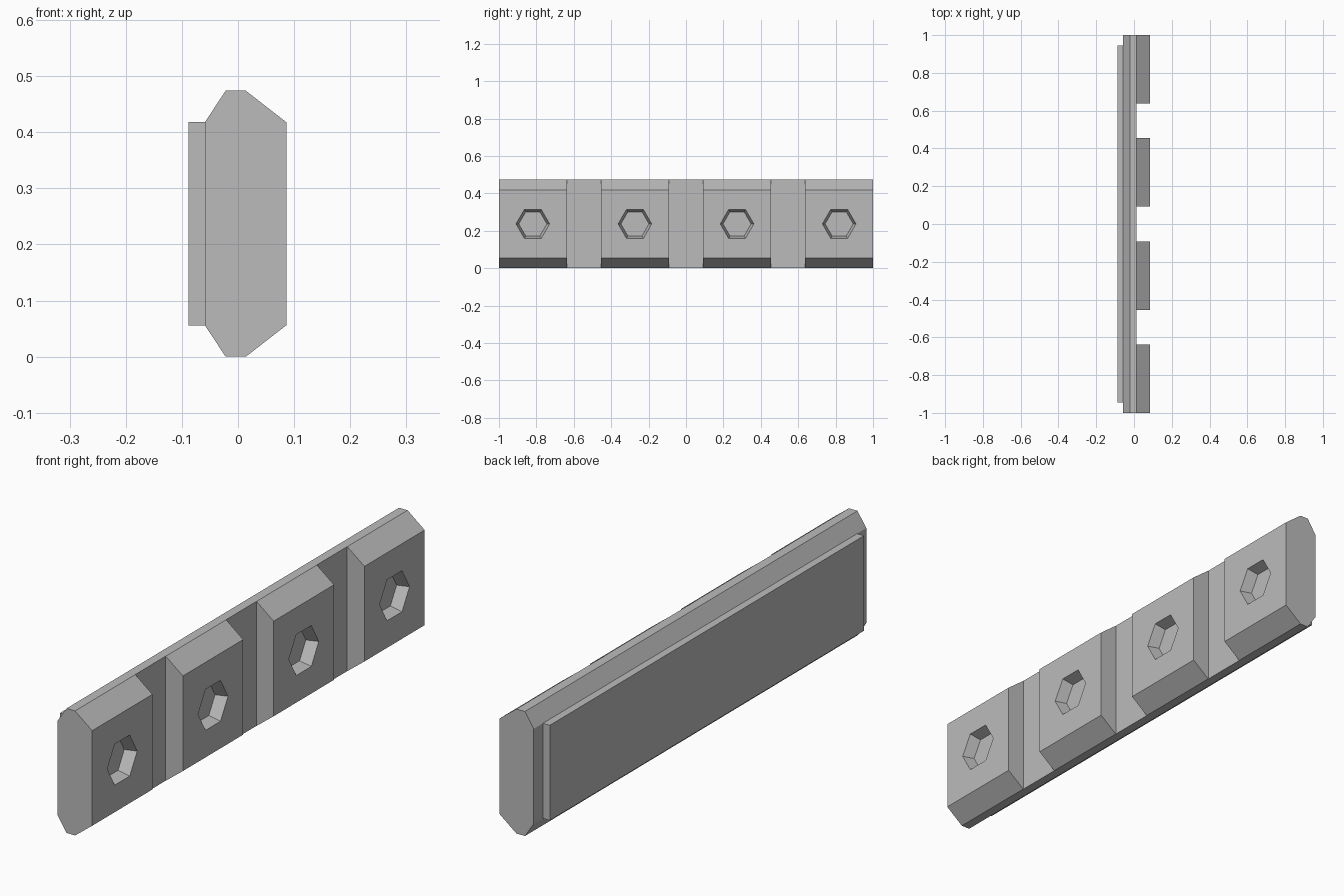
import bpy, bmesh
from math import cos, sin, tau

cube = bpy.data.objects.get("Cube")
if cube:
    bpy.data.objects.remove(cube, do_unlink=True)

grey = bpy.data.materials.new("plain grey")
grey.use_nodes = True
grey.diffuse_color = (0.5, 0.5, 0.5, 1)
grey.node_tree.nodes["Principled BSDF"].inputs["Base Color"].default_value = (0.5, 0.5, 0.5, 1)

HEIGHT = 0.474
MID_Z = HEIGHT / 2
FRONT_X = 0.086
FLOOR_X = 0.0135
BLOCK_CENTRES = [-0.819, -0.273, 0.273, 0.819]


def loft(name, ring_a, ring_b):
    """Closed flat-faced solid between two matching rings of points."""
    bm = bmesh.new()
    a = [bm.verts.new(p) for p in ring_a]
    b = [bm.verts.new(p) for p in ring_b]
    bm.faces.new(a)
    bm.faces.new(b)
    for i in range(len(a)):
        j = (i + 1) % len(a)
        bm.faces.new((a[i], a[j], b[j], b[i]))
    bmesh.ops.recalc_face_normals(bm, faces=bm.faces)
    mesh = bpy.data.meshes.new(name)
    bm.to_mesh(mesh)
    bm.free()
    mesh.materials.append(grey)
    obj = bpy.data.objects.new(name, mesh)
    bpy.context.collection.objects.link(obj)
    return obj


def prism(name, profile, y0, y1):
    """Extrude an (x, z) profile along y."""
    return loft(name, [(x, y0, z) for x, z in profile], [(x, y1, z) for x, z in profile])


def rect(x0, x1, z0, z1):
    return [(x0, z0), (x1, z0), (x1, z1), (x0, z1)]


def hexagon(x, y, radius):
    return [(x, y + radius * cos(i * tau / 6), MID_Z + radius * sin(i * tau / 6))
            for i in range(6)]


# Bevelled bar: lower half of the profile, mirrored upward
lower = [(-0.059, 0.056), (-0.022, 0), (0.014, 0), (FRONT_X, 0.056)]
bar = prism("bar", lower + [(x, HEIGHT - z) for x, z in reversed(lower)], -1, 1)

# Cross grooves between the blocks
cutters = [prism("groove_cutter", rect(FLOOR_X, 0.2, -0.1, 0.6), y - 0.0915, y + 0.0915)
           for y in (-0.546, 0, 0.546)]

# Tapered hexagonal sockets, one per block
cutters += [loft("socket_cutter", hexagon(0.042, y, 0.075), hexagon(0.13, y, 0.105))
            for y in BLOCK_CENTRES]

# Carve the bar, then drop the cutters
for cutter in cutters:
    mod = bar.modifiers.new("carve", 'BOOLEAN')
    mod.operation = 'DIFFERENCE'
    mod.solver = 'EXACT'
    mod.object = cutter
    cutter.hide_render = True
bpy.context.view_layer.update()
carved = bpy.data.meshes.new_from_object(
    bar.evaluated_get(bpy.context.evaluated_depsgraph_get()))
bar.modifiers.clear()
bar.data = carved
for cutter in cutters:
    bpy.data.objects.remove(cutter, do_unlink=True)

# Thin plate on the back of the bar
prism("back_plate", rect(-0.088, -0.059, 0.056, 0.418), -0.945, 0.945)
